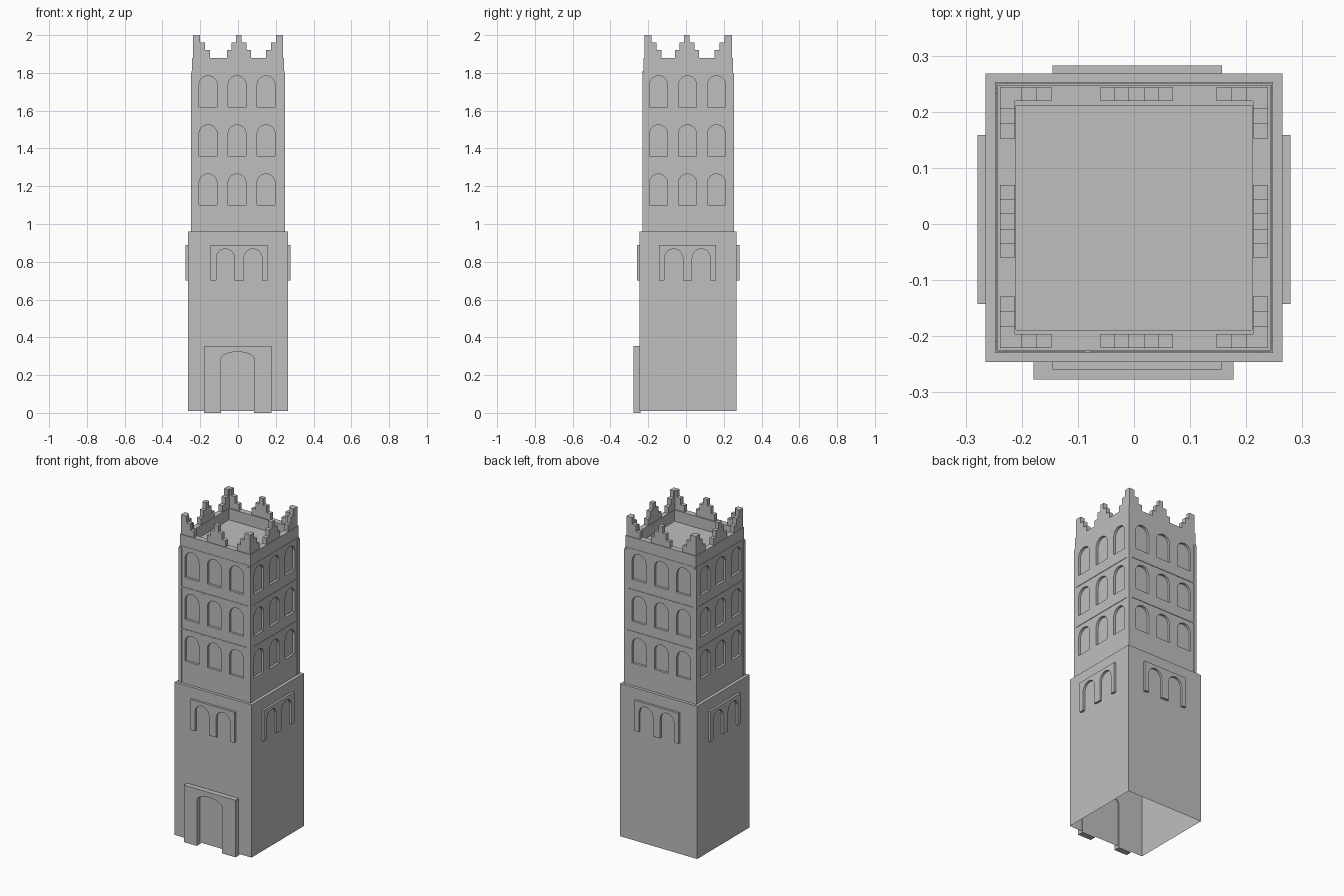
import bpy, bmesh, math

if "Cube" in bpy.data.objects:
    bpy.data.objects.remove(bpy.data.objects["Cube"])

stone = bpy.data.materials.new("grey_stone")
GREY = (0.52, 0.52, 0.52, 1)
stone.diffuse_color = GREY
stone.use_nodes = True
stone.node_tree.nodes["Principled BSDF"].inputs["Base Color"].default_value = GREY

CY = 0.0115          # depth centre of the tower


def finish(name, bm):
    bmesh.ops.recalc_face_normals(bm, faces=bm.faces)
    mesh = bpy.data.meshes.new(name)
    bm.to_mesh(mesh)
    bm.free()
    mesh.materials.append(stone)
    obj = bpy.data.objects.new(name, mesh)
    bpy.context.collection.objects.link(obj)
    return obj


def add_prism(bm, outline, axis, d0, d1):
    """Extrude a (u, z) outline along axis x or y between d0 and d1."""
    def place(u, z, d):
        return (u, d, z) if axis == "y" else (d, u, z)
    a = [bm.verts.new(place(u, z, d0)) for u, z in outline]
    b = [bm.verts.new(place(u, z, d1)) for u, z in outline]
    bm.faces.new(a)
    bm.faces.new(b)
    n = len(a)
    for i in range(n):
        j = (i + 1) % n
        bm.faces.new((a[i], a[j], b[j], b[i]))


def rect(u0, u1, z0, z1):
    return [(u0, z0), (u1, z0), (u1, z1), (u0, z1)]


def add_box(bm, x0, x1, y0, y1, z0, z1):
    add_prism(bm, rect(x0, x1, z0, z1), "y", y0, y1)


def arch(c, half, sill, spring, rise, n=14):
    """Arch outline from bottom left over the crown to bottom right."""
    pts = [(c - half, sill)]
    for i in range(n + 1):
        t = math.pi * (1 - i / n)
        pts.append((c + half * math.cos(t), spring + rise * math.sin(t)))
    return pts + [(c + half, sill)]


def arched_plate(u0, u1, z0, z1, arches):
    """Plate outline with openings cut up from its lower edge."""
    pts = [(u0, z0)]
    for a in arches:
        pts += a
    return pts + [(u1, z0), (u1, z1), (u0, z1)]


# Each side: axis it faces, direction, centre of wall along that axis
SIDES = {"front": ("y", -1), "back": ("y", 1), "right": ("x", -1), "left": ("x", 1)}


def depth(axis, sign, half_x, half_y):
    return sign * half_x if axis == "x" else CY + sign * half_y


# Lower body: a shell open underneath
bm = bmesh.new()
add_box(bm, -0.265, 0.265, CY - 0.257, CY + 0.257, 0.01, 0.96)
bmesh.ops.recalc_face_normals(bm, faces=bm.faces)
bottom = [f for f in bm.faces if f.normal.z < -0.9]
bmesh.ops.delete(bm, geom=bottom, context="FACES_ONLY")
finish("lower_body", bm)

# Door surround with a low arch
bm = bmesh.new()
door = arch(-0.002, 0.0875, 0, 0.285, 0.038)
add_prism(bm, arched_plate(-0.179, 0.177, 0, 0.355, [door]), "y", -0.277, -0.24)
finish("door_surround", bm)

# Twin-arched plates high on the lower body
for side, (axis, sign) in SIDES.items():
    c = 0.006 if axis == "y" else 0.008
    pair = [arch(c + o, 0.048, 0.70, 0.82, 0.048) for o in (-0.073, 0.073)]
    bm = bmesh.new()
    add_prism(bm, arched_plate(c - 0.151, c + 0.151, 0.70, 0.89, pair), axis,
              depth(axis, sign, 0.255, 0.25), depth(axis, sign, 0.2785, 0.271))
    finish(side + "_twin_arch_plate", bm)

# Upper shaft with three tiers of blind arches on every side
bm = bmesh.new()
add_box(bm, -0.245, 0.245, CY - 0.2385, CY + 0.2385, 0.95, 1.81)
shaft = finish("upper_shaft", bm)

SILLS = (1.10, 1.36, 1.62)
bm = bmesh.new()
for axis, sign in SIDES.values():
    c = -0.005 if axis == "y" else 0.008
    for sill in SILLS:
        for o in (-0.1535, 0, 0.1535):
            add_prism(bm, arch(c + o, 0.0475, sill, sill + 0.117, 0.0475), axis,
                      depth(axis, sign, 0.23, 0.2235), depth(axis, sign, 0.3, 0.3))
cutter = finish("arch_cutter", bm)
cutter.hide_render = True
cut = shaft.modifiers.new("arches", "BOOLEAN")
cut.operation = "DIFFERENCE"
cut.solver = "EXACT"
cut.object = cutter
bpy.context.view_layer.objects.active = shaft
bpy.ops.object.modifier_apply(modifier=cut.name)
bpy.data.objects.remove(cutter)

# Slim posts on the shaft corners
bm = bmesh.new()
for sx in (-1, 1):
    for sy in (-1, 1):
        xs = sorted((sx * 0.227, sx * 0.248))
        ys = sorted((CY + sy * 0.2205, CY + sy * 0.2415))
        add_box(bm, *xs, *ys, 0.955, 1.80)
finish("corner_posts", bm)

# Thin ledges between tiers, and a slim upright on the front
bm = bmesh.new()
for axis, sign in SIDES.values():
    for z in (1.295, 1.555):
        half = 0.227 if axis == "y" else 0.2205
        mid = 0 if axis == "y" else CY
        add_prism(bm, rect(mid - half, mid + half, z - 0.004, z + 0.004), axis,
                  depth(axis, sign, 0.24, 0.2335), depth(axis, sign, 0.248, 0.2415))
for sill in SILLS:
    add_prism(bm, rect(-0.086, -0.078, sill, sill + 0.19), "y",
              depth("y", -1, 0, 0.2335), depth("y", -1, 0, 0.2415))
finish("tier_ledges", bm)

# Parapet around the sunken roof
bm = bmesh.new()
for s in (-1, 1):
    ys = sorted((CY + s * 0.2, CY + s * 0.2365))
    add_box(bm, -0.243, 0.243, *ys, 1.805, 1.88)
    xs = sorted((s * 0.21, s * 0.243))
    add_box(bm, *xs, CY - 0.2, CY + 0.2, 1.805, 1.88)
finish("parapet", bm)

# Stepped merlons: corners and the middle of each side
STEP_TOPS = (1.92, 1.96, 2.0)


def stepped(centre, half_top, step):
    """Symmetric stepped outline."""
    right = []
    for i, top in enumerate(STEP_TOPS):
        w = half_top + step * (2 - i)
        low = 1.87 if i == 0 else STEP_TOPS[i - 1]
        right += [(w, low), (w, top)]
    left = [(-w, z) for w, z in reversed(right)]
    return [(centre + w, z) for w, z in right + left]


def corner_steps(mid, half, s):
    """Stepped outline falling away from a corner."""
    pts = [(mid + s * half, 1.87)]
    for i, top in enumerate(STEP_TOPS):
        u = mid + s * (half - 0.039 - 0.0265 * (2 - i))
        low = 1.87 if i == 0 else STEP_TOPS[i - 1]
        pts += [(u, low), (u, top)]
    return pts + [(mid + s * half, 2.0)]


for side, (axis, sign) in SIDES.items():
    mid, half = (0, 0.239) if axis == "y" else (CY, 0.2325)
    d0, d1 = depth(axis, sign, 0.212, 0.2075), depth(axis, sign, 0.239, 0.2325)
    bm = bmesh.new()
    add_prism(bm, stepped(0.005, 0.0145, 0.025), axis, d0, d1)
    for s in (-1, 1):
        add_prism(bm, corner_steps(mid, half, s), axis, d0, d1)
    finish(side + "_merlons", bm)
